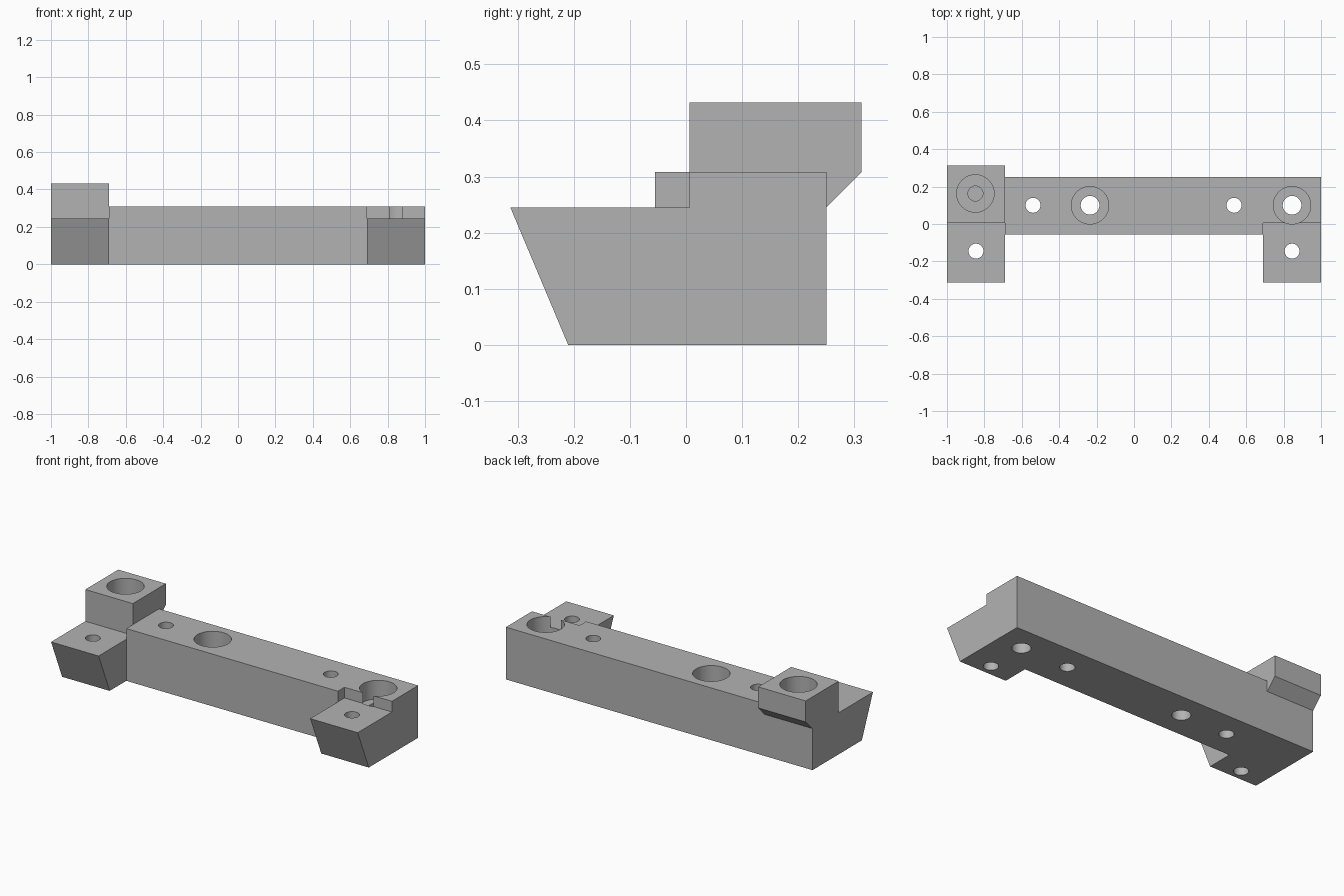
import bpy, bmesh, math
from mathutils import Matrix

cube = bpy.data.objects.get("Cube")
if cube:
    bpy.data.objects.remove(cube, do_unlink=True)

grey = bpy.data.materials.new("machined grey")
grey.use_nodes = True
tone = (0.45, 0.45, 0.45, 1)
grey.diffuse_color = tone
grey.node_tree.nodes["Principled BSDF"].inputs["Base Color"].default_value = tone


def add_object(name, bm):
    bmesh.ops.recalc_face_normals(bm, faces=bm.faces)
    mesh = bpy.data.meshes.new(name)
    bm.to_mesh(mesh)
    bm.free()
    mesh.materials.append(grey)
    obj = bpy.data.objects.new(name, mesh)
    bpy.context.collection.objects.link(obj)
    return obj


def extrude_profile(name, x0, x1, profile):
    """Prism along x from a (y, z) side profile."""
    bm = bmesh.new()
    face = bm.faces.new([bm.verts.new((x0, y, z)) for y, z in profile])
    out = bmesh.ops.extrude_face_region(bm, geom=[face])
    verts = [g for g in out["geom"] if isinstance(g, bmesh.types.BMVert)]
    bmesh.ops.translate(bm, verts=verts, vec=(x1 - x0, 0, 0))
    return add_object(name, bm)


def drill(name, x, y, radius, z0, z1):
    """Cylinder cutter between two heights."""
    bm = bmesh.new()
    bmesh.ops.create_cone(bm, cap_ends=True, segments=64, radius1=radius, radius2=radius,
                          depth=z1 - z0, matrix=Matrix.Translation((x, y, (z0 + z1) / 2)))
    return add_object(name, bm)


FOOT, BAR, TOWER = 0.245, 0.308, 0.432    # top heights
FRONT, STEP, BACK = -0.313, 0.006, 0.25   # depth positions
INNER = 0.69                              # inner side of the end blocks
HOLE, SCREW, BORE, BORE_DEPTH = 0.04, 0.05, 0.1, 0.11

# Bar and the two end blocks
body = extrude_profile("clamp_bar", -INNER, INNER,
                       [(-0.055, 0), (BACK, 0), (BACK, BAR), (-0.055, BAR)])
foot = [(STEP, FOOT), (FRONT, FOOT), (-0.21, 0), (BACK, 0)]
right_block = extrude_profile("left_end_block", INNER, 1,
                              foot + [(BACK, BAR), (STEP, BAR)])
tower_block = extrude_profile("right_end_tower", -1, -INNER,
                              foot + [(BACK, FOOT), (FRONT * -1, BAR),
                                      (FRONT * -1, TOWER), (STEP, TOWER)])
helpers = [(right_block, "UNION"), (tower_block, "UNION")]

# Plain through holes in the feet and the bar
for x, y in [(-0.845, -0.145), (0.845, -0.145), (-0.54, 0.1), (0.535, 0.1)]:
    helpers.append((drill("hole_cutter", x, y, HOLE, -0.1, 0.6), "DIFFERENCE"))

# Counterbored screw holes in the bar
for x in (-0.235, 0.845):
    helpers.append((drill("screw_cutter", x, 0.1, SCREW, -0.1, 0.6), "DIFFERENCE"))
    helpers.append((drill("bore_cutter", x, 0.1, BORE, BAR - BORE_DEPTH, 0.6), "DIFFERENCE"))

# Blind stepped hole in the tower
helpers.append((drill("tower_hole_cutter", -0.848, 0.163, HOLE, 0.1, 0.6), "DIFFERENCE"))
helpers.append((drill("tower_bore_cutter", -0.848, 0.163, BORE, TOWER - BORE_DEPTH, 0.6),
                "DIFFERENCE"))

for helper, operation in helpers:
    mod = body.modifiers.new(helper.name, "BOOLEAN")
    mod.operation = operation
    mod.solver = "EXACT"
    mod.object = helper

# Bake the booleans, then merge coplanar faces
bpy.context.view_layer.update()
graph = bpy.context.evaluated_depsgraph_get()
baked = bpy.data.meshes.new_from_object(body.evaluated_get(graph))
body.modifiers.clear()
body.data = baked
for helper, _ in helpers:
    bpy.data.objects.remove(helper, do_unlink=True)

bm = bmesh.new()
bm.from_mesh(baked)
bmesh.ops.remove_doubles(bm, verts=bm.verts, dist=0.0001)
bmesh.ops.dissolve_limit(bm, angle_limit=math.radians(1), verts=bm.verts, edges=bm.edges)
for face in bm.faces:
    face.material_index = 0
bm.to_mesh(baked)
bm.free()
baked.materials.clear()
baked.materials.append(grey)

bpy.ops.object.select_all(action="DESELECT")
body.select_set(True)
bpy.context.view_layer.objects.active = body
bpy.ops.object.shade_smooth_by_angle(angle=math.radians(30))
